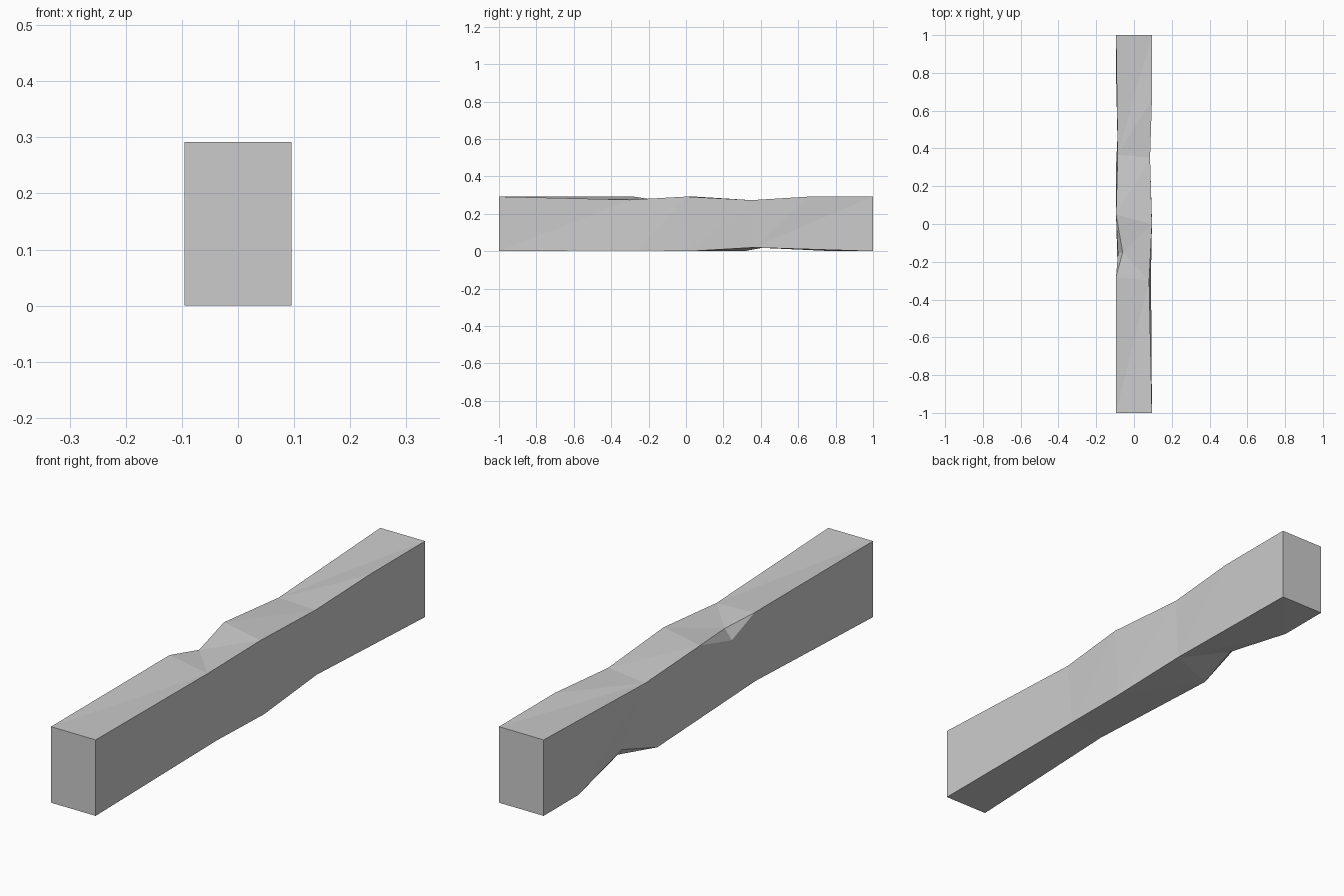
import bpy
import bmesh

if "Cube" in bpy.data.objects:
    bpy.data.objects.remove(bpy.data.objects["Cube"])

W, H = 0.095, 0.292  # half width and height of the uncut beam

# Long edges of the beam, front to back
top_pos = [(W, -1, H), (.08, -.3, .275), (W, 0, H), (.085, .35, .273), (W, .66, H), (W, 1, H)]
low_pos = [(W, -1, 0), (.09, -.26, .005), (W, .02, 0), (.083, .36, .02), (W, 1, 0)]
top_neg = [(-W, -1, H), (-W, -.28, H), (-.06, -.15, .272), (-W, .05, H), (-.086, .37, .267), (-W, 1, H)]
low_neg = [(-W, -1, 0), (-.085, -.3, .019), (-W, .31, 0), (-.06, .5, .035), (-W, .79, 0), (-W, 1, 0)]

# Chips reach into the side face below the top edge and above the bottom edge
top_chip = (-.085, -.157, .23)
low_chip = (-.085, .51, .065)
top_side = top_neg[:2] + [top_chip] + top_neg[3:]
low_side = low_neg[:3] + [low_chip] + low_neg[4:]

bm = bmesh.new()
verts = {}


def face(*points):
    bm.faces.new([verts.setdefault(p, bm.verts.new(p)) if p not in verts else verts[p] for p in points])


def strip(a, b):
    """Triangles between two long edges, advancing the one that lags."""
    i = j = 0
    while i < len(a) - 1 or j < len(b) - 1:
        if j == len(b) - 1 or (i < len(a) - 1 and a[i + 1][1] <= b[j + 1][1]):
            face(a[i], a[i + 1], b[j])
            i += 1
        else:
            face(a[i], b[j + 1], b[j])
            j += 1


# Four long sides
strip(top_pos, top_neg)
strip(low_pos, low_neg)
strip(top_pos, low_pos)
strip(top_side, low_side)

# Chip facets
for edge, k, chip in ((top_neg, 2, top_chip), (low_neg, 3, low_chip)):
    face(edge[k - 1], edge[k], chip)
    face(edge[k], edge[k + 1], chip)

# End caps
for end in (0, -1):
    face(top_pos[end], top_neg[end], low_neg[end], low_pos[end])

bmesh.ops.recalc_face_normals(bm, faces=bm.faces)
mesh = bpy.data.meshes.new("beam")
bm.to_mesh(mesh)
bm.free()
beam = bpy.data.objects.new("beam", mesh)
bpy.context.collection.objects.link(beam)

# Plain grey
grey = bpy.data.materials.new("light grey")
grey.use_nodes = True
colour = (0.6, 0.6, 0.6, 1)
grey.diffuse_color = colour
grey.node_tree.nodes["Principled BSDF"].inputs["Base Color"].default_value = colour
mesh.materials.append(grey)
